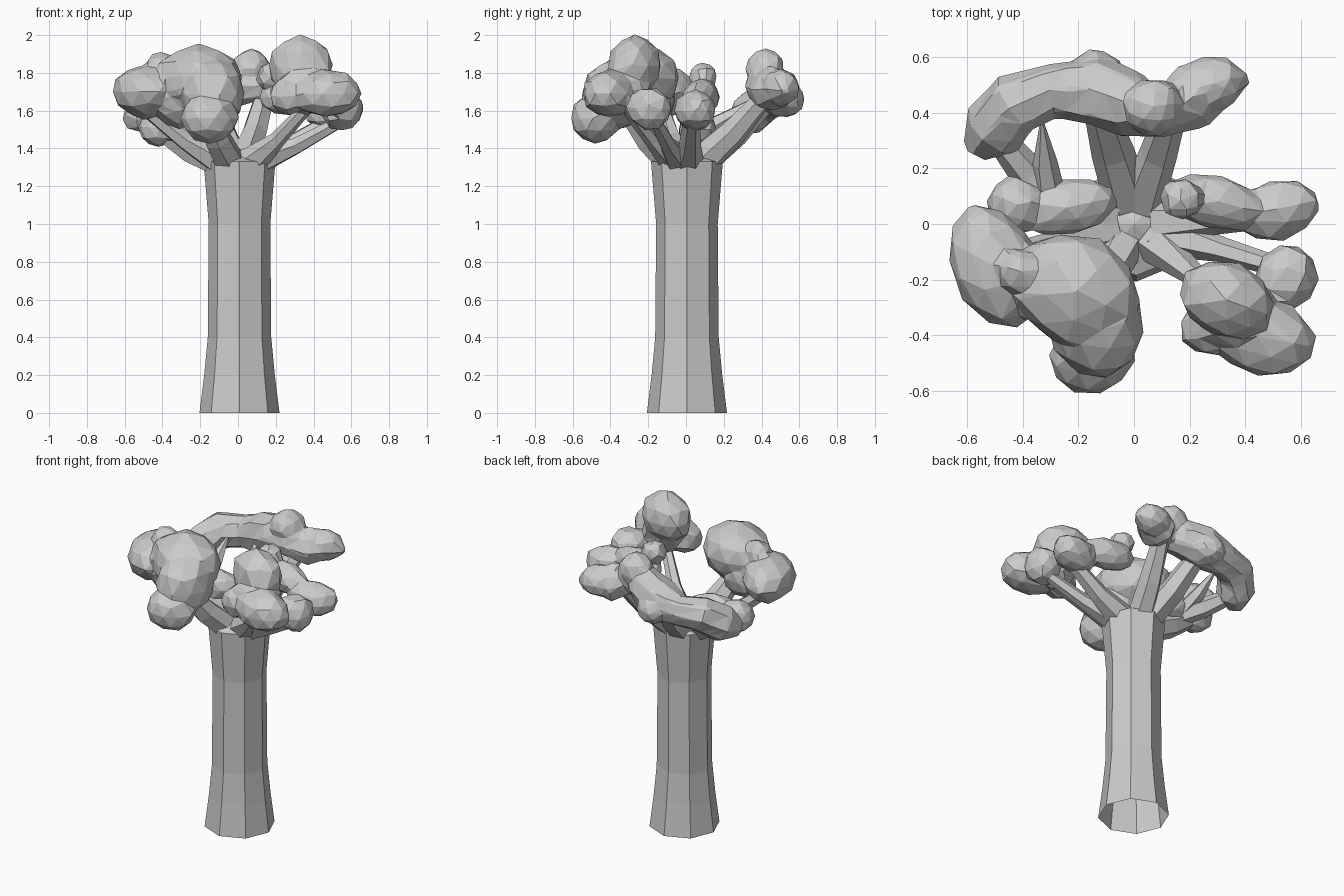
import bpy, bmesh, math, random
from mathutils import Vector, Matrix

if "Cube" in bpy.data.objects:
    bpy.data.objects.remove(bpy.data.objects["Cube"])


def finish(name, bm):
    bmesh.ops.recalc_face_normals(bm, faces=bm.faces)
    mesh = bpy.data.meshes.new(name)
    bm.to_mesh(mesh)
    bm.free()
    ob = bpy.data.objects.new(name, mesh)
    bpy.context.collection.objects.link(ob)
    return ob


def bridge(bm, a, b):
    n = len(a)
    for i in range(n):
        bm.faces.new((a[i], a[(i + 1) % n], b[(i + 1) % n], b[i]))


def tube(bm, points, radii, sides=6, jitter=0.08, seed=0):
    """Faceted tube along points, capped at both ends."""
    rnd = random.Random(seed)
    pts = [Vector(p) for p in points]
    rings = []
    for i, p in enumerate(pts):
        d = (pts[min(i + 1, len(pts) - 1)] - pts[max(i - 1, 0)]).normalized()
        u = d.cross(Vector((0, 0, 1))).normalized()
        v = u.cross(d)
        ring = []
        for k in range(sides):
            t = math.tau * k / sides
            r = radii[i] * (1 + rnd.uniform(-jitter, jitter))
            ring.append(bm.verts.new(p + (u * math.cos(t) + v * math.sin(t)) * r))
        rings.append(ring)
    for a, b in zip(rings, rings[1:]):
        bridge(bm, a, b)
    bm.faces.new(rings[0])
    bm.faces.new(rings[-1])


def branch(name, tip, r, seed):
    """Tapered branch leaving the trunk rim towards its tip."""
    tip = Vector(tip)
    flat = Vector((tip.x, tip.y, 0)).normalized()
    root = flat * 0.09 + Vector((0, 0, 1.33))
    mid = root.lerp(tip, 0.5) - Vector((0, 0, 0.02))
    bm = bmesh.new()
    tube(bm, (root, mid, tip), (0.085, r, r * 0.75), seed=seed)
    finish(name, bm)


def ball(bm, centre, radii, yaw=0, seed=0):
    """Irregular leaf ball."""
    rnd = random.Random(seed)
    m = (Matrix.Translation(centre) @ Matrix.Rotation(math.radians(yaw), 4, 'Z')
         @ Matrix.Diagonal((*radii, 1)))
    for v in bmesh.ops.create_icosphere(bm, subdivisions=2, radius=1)["verts"]:
        v.co = m @ (v.co * rnd.uniform(0.97, 1.07))


def fuse(ob, ratio):
    """Melt the balls into one skin, then cut it down to large facets."""
    r = ob.modifiers.new("melt", 'REMESH')
    r.mode = 'VOXEL'
    r.voxel_size = 0.018
    d = ob.modifiers.new("facets", 'DECIMATE')
    d.ratio = ratio


# trunk: eight sides, flared foot, open underneath
bm = bmesh.new()
rings = []
for z, r in ((0, .212), (.2, .187), (.4, .168), (1.0, .163), (1.33, .19)):
    rings.append([bm.verts.new((.008 + r * math.cos(k * math.pi / 4),
                                .005 + r * math.sin(k * math.pi / 4), z)) for k in range(8)])
for a, b in zip(rings, rings[1:]):
    bridge(bm, a, b)
tip = bm.verts.new((0, 0, 1.40))
for k in range(8):
    bm.faces.new((rings[-1][k], rings[-1][(k + 1) % 8], tip))
finish("trunk", bm)

# branches: tip, mid radius
tips = {
    "back_left": ((-.13, .43, 1.66), .075), "back_right": ((.14, .42, 1.68), .07),
    "left": ((-.4, .07, 1.5), .08), "left_front": ((-.48, -.12, 1.6), .05),
    "front": ((-.17, -.3, 1.6), .075), "right": ((.5, .03, 1.55), .06),
    "right_low": ((.54, -.16, 1.54), .045), "front_right": ((.35, -.3, 1.6), .045),
}
for i, (n, (p, r)) in enumerate(tips.items()):
    branch("branch_" + n, p, r, i)
bm = bmesh.new()
tube(bm, ((-.3, .08, 1.47), (-.38, .18, 1.5), (-.48, .3, 1.56)), (.07, .065, .05), seed=9)
tube(bm, ((-.3, .08, 1.48), (-.32, .22, 1.56), (-.33, .36, 1.66)), (.06, .045, .008), seed=10)
finish("branch_left_fork", bm)

# large leaf masses: centre, radii, yaw
masses = {
    "front_left": [((-.21, -.24, 1.77), (.235, .2, .175), -25),
                   ((-.13, -.36, 1.69), (.17, .19, .19), 10),
                   ((-.5, -.15, 1.7), (.15, .225, .14), 20)],
    "front_right": [((.33, -.27, 1.84), (.175, .135, .155), -20),
                    ((.47, -.41, 1.69), (.19, .135, .125), -10)],
}
# small leaf balls: centre, radius, sideways stretch
balls = {
    "front_left": [((-.15, -.48, 1.56), .13, 1.15), ((-.41, -.17, 1.83), .08, 1),
                   ((-.31, -.2, 1.66), .15, 1)],
    "front_right": [((.27, -.37, 1.68), .1, 1.1), ((.55, -.19, 1.61), .115, 1),
                    ((.37, -.32, 1.72), .14, 1)],
    "left": [((-.24, .06, 1.5), .1, 1.8), ((-.42, .07, 1.51), .105, 1)],
    "right": [((.29, .08, 1.67), .095, 1.9), ((.17, .09, 1.78), .075, 1),
              ((.51, .05, 1.6), .108, 1.5)],
    "back": [((.07, .42, 1.82), .105, 1), ((-.14, .53, 1.66), .095, 1.1),
             ((.27, .5, 1.72), .1, 1.3)],
}
for j, (group, items) in enumerate(balls.items()):
    bm = bmesh.new()
    for i, (c, r, yaw) in enumerate(masses.get(group, [])):
        ball(bm, c, r, yaw, 20 + i)
    for i, (c, r, s) in enumerate(items):
        ball(bm, c, (r * s, r, r), -12 if group == "right" and i == 0 else 12, 10 * j + i)
    if group == "back":
        # long curved mass across the back, drooping at its left end
        tube(bm, [(-.57, .26, 1.54), (-.51, .34, 1.58), (-.42, .43, 1.66), (-.29, .48, 1.67),
                  (-.13, .48, 1.7), (0, .43, 1.74), (.1, .39, 1.73), (.21, .46, 1.71),
                  (.41, .53, 1.71)],
             [.05, .115, .115, .1, .13, .12, .085, .12, .025], 8, .08, 5)
    fuse(finish("leaves_" + group, bm), .04 if group in masses else .06)
